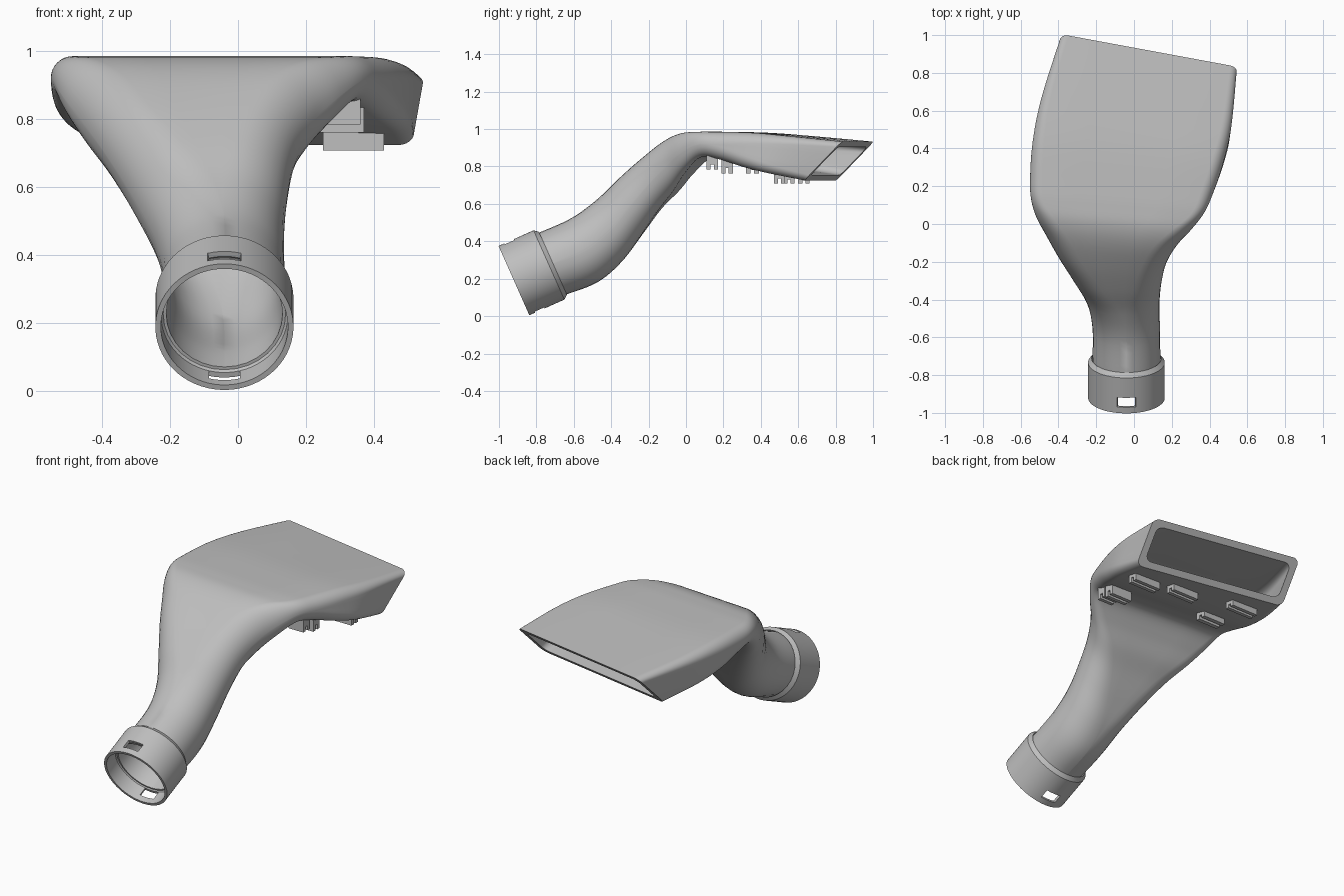
import bpy, bmesh, math
from mathutils import Vector, Matrix

cube = bpy.data.objects.get("Cube")
if cube:
    bpy.data.objects.remove(cube, do_unlink=True)

grey = bpy.data.materials.new("plastic_grey")
grey.use_nodes = True
COLOUR = (0.52, 0.52, 0.52, 1)
grey.diffuse_color = COLOUR
grey.node_tree.nodes["Principled BSDF"].inputs["Base Color"].default_value = COLOUR


def finish(name, bm, angle=35):
    bmesh.ops.recalc_face_normals(bm, faces=bm.faces)
    mesh = bpy.data.meshes.new(name)
    bm.to_mesh(mesh)
    bm.free()
    mesh.materials.append(grey)
    obj = bpy.data.objects.new(name, mesh)
    bpy.context.collection.objects.link(obj)
    bpy.ops.object.select_all(action="DESELECT")
    obj.select_set(True)
    bpy.context.view_layer.objects.active = obj
    bpy.ops.object.shade_smooth_by_angle(angle=math.radians(angle))
    return obj


# Duct sections: top y, z, bottom y, z, low x, high x, corner radius, skew, wall
SECTIONS = [
    (-.906, .393, -.760, .064, -.22, .14, .18, 0, .009),
    (-.81, .436, -.664, .107, -.22, .14, .18, 0, .012),
    (-.62, .52, -.475, .18, -.22, .137, .178, 0, .015),
    (-.48, .62, -.34, .295, -.25, .135, .17, 0, .015),
    (-.36, .735, -.23, .445, -.322, .147, .155, -.02, .015),
    (-.24, .84, -.14, .575, -.397, .174, .14, -.04, .015),
    (-.12, .93, -.06, .67, -.465, .23, .13, -.07, .015),
    (-.02, .975, .01, .765, -.517, .303, .105, -.08, .015),
    (.08, .985, .10, .848, -.545, .372, .068, -.08, .015),
    (.20, .985, .20, .84, -.55, .42, .065, -.08, .016),
    (.40, .98, .35, .797, -.537, .475, .06, -.1, .02),
    (.62, .962, .51, .763, -.495, .512, .05, -.14, .03),
    (.93, .933, .73, .725, -.405, .53, .04, -.185, .04),
]
STEPS, ARC, SIDE = 6, 8, 4


def spline(p0, p1, p2, p3, t):
    return [b + .5 * t * (c - a + t * (2 * a - 5 * b + 4 * c - d + t * (3 * (b - c) + d - a)))
            for a, b, c, d in zip(p0, p1, p2, p3)]


def smooth_sections():
    last = len(SECTIONS) - 1
    for i in range(last):
        quad = [SECTIONS[min(max(i + k, 0), last)] for k in (-1, 0, 1, 2)]
        for s in range(STEPS):
            yield spline(*quad, s / STEPS)
    yield SECTIONS[last]


def ring(section, inset):
    """Rounded rectangle lying between the top and bottom points."""
    ty, tz, by, bz, x0, x1, r, skew, wall = section
    top, bottom = Vector((0, ty, tz)), Vector((0, by, bz))
    up = (top - bottom).normalized()
    mid = (top + bottom) / 2
    cut = wall if inset else 0
    cx, hw, hh = (x0 + x1) / 2, (x1 - x0) / 2 - cut, (top - bottom).length / 2 - cut
    r = min(r, hw, hh)
    flat = []
    for q, (sx, sy) in enumerate(((1, 1), (-1, 1), (-1, -1), (1, -1))):
        for k in range(ARC + 1):
            a = math.pi / 2 * (q + k / ARC)
            flat.append(Vector((sx * (hw - r) + r * math.cos(a), sy * (hh - r) + r * math.sin(a))))
    points = []
    for i, p in enumerate(flat):
        points.append(p)
        if i % (ARC + 1) == ARC:          # subdivide the straight side
            nxt = flat[(i + 1) % len(flat)]
            points += [p.lerp(nxt, k / SIDE) for k in range(1, SIDE)]
    out = []
    for p in points:
        v = mid + up * p.y
        v.y += skew * (cx + p.x)
        v.x = cx + p.x - skew * up.y * p.y
        out.append(v)
    return out


# Hollow duct: outer skin, rim at the mouth, inner skin, closed on itself
bm = bmesh.new()
sections = list(smooth_sections())
loops = [ring(s, False) for s in sections] + [ring(s, True) for s in reversed(sections)]
loops = [[bm.verts.new(v) for v in loop] for loop in loops]
for i, a in enumerate(loops):
    b = loops[(i + 1) % len(loops)]
    for j in range(len(a)):
        k = (j + 1) % len(a)
        bm.faces.new((a[j], a[k], b[k], b[j]))
finish("duct", bm)

# Collar around the inlet, with a latch window at top and bottom
TILT = math.radians(24)
frame = Matrix.Translation((-.04, -.92, .19)) @ Matrix.Rotation(TILT, 4, "X")
SEGS = 64
outer = [(.203, 0), (.203, .035), (.203, .09), (.203, .205), (.184, .228)]
inner = [(.179, .1), (.187, .09), (.187, .035), (.187, 0)]
profile = outer + inner
bm = bmesh.new()
rows = []
for r, s in profile:
    rows.append([bm.verts.new(frame @ Vector((r * math.sin(a), s, r * math.cos(a))))
                 for a in ((k - 2.5) * math.tau / SEGS for k in range(SEGS))])


def in_window(k):
    return k % (SEGS // 2) < 5


for i in range(len(rows)):
    a, b = rows[i], rows[(i + 1) % len(rows)]
    for j in range(SEGS):
        if i in (1, 6) and in_window(j):
            continue
        k = (j + 1) % SEGS
        bm.faces.new((a[j], a[k], b[k], b[j]))
# window reveals
for start in (0, SEGS // 2):
    end = start + 5
    for j in (start, end):
        bm.faces.new((rows[1][j], rows[2][j], rows[6][j], rows[7][j]))
    for o, n in ((1, 7), (2, 6)):
        for j in range(start, end):
            bm.faces.new((rows[o][j], rows[o][j + 1], rows[n][j + 1], rows[n][j]))
finish("collar", bm, 25)


# Grooved clips under the outlet
def clip(name, x, y, width, depth, low, high):
    leg, web = depth * .36, (high - low) * .65
    y0, y1 = y - depth / 2, y + depth / 2
    outline = [(y0, low), (y0 + leg, low), (y0 + leg, high - web), (y1 - leg, high - web),
               (y1 - leg, low), (y1, low), (y1, high), (y0, high)]
    bm = bmesh.new()
    face = bm.faces.new([bm.verts.new((x - width / 2, *p)) for p in outline])
    new = bmesh.ops.extrude_face_region(bm, geom=[face])["geom"]
    bmesh.ops.translate(bm, vec=(width, 0, 0), verts=[v for v in new if isinstance(v, bmesh.types.BMVert)])
    finish(name, bm)


clip("clip_outer_left", .34, .50, .18, .06, .708, .785)
clip("clip_outer_middle", .10, .55, .18, .06, .708, .77)
clip("clip_outer_right", -.27, .63, .18, .06, .708, .76)
clip("clip_inner_left_front", .31, .14, .10, .06, .785, .86)
clip("clip_inner_left", .30, .22, .14, .06, .762, .85)
clip("clip_inner_right", -.27, .355, .15, .07, .762, .82)
